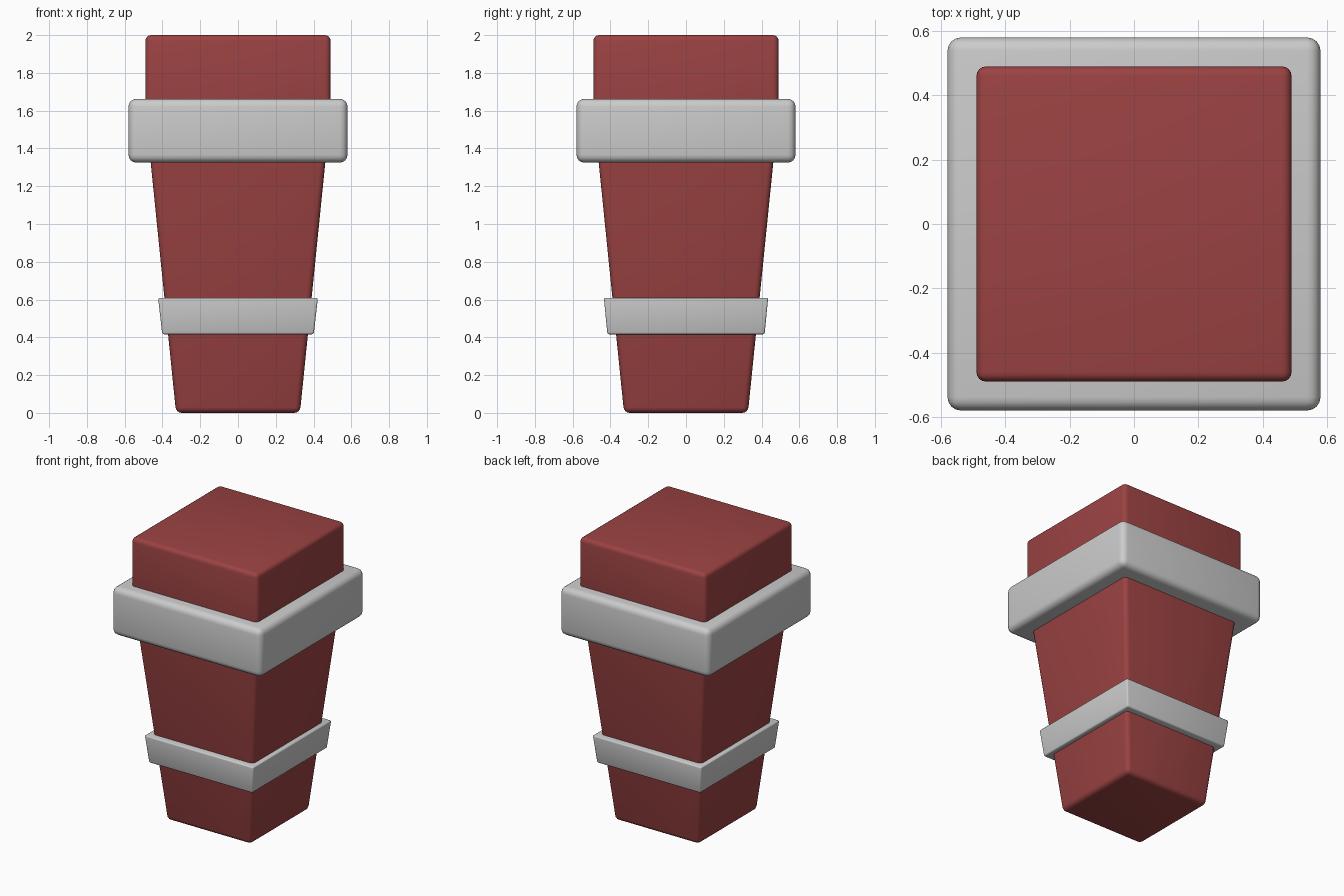
import bpy, bmesh, math

if "Cube" in bpy.data.objects:
    bpy.data.objects.remove(bpy.data.objects["Cube"])


def square_loft(name, sections, bevel, segments=4, color=None):
    """Stack rectangular sections (z, half_x, half_y) into a closed, bevelled solid."""
    bm = bmesh.new()
    rings = []
    for z, hx, hy in sections:
        rings.append([bm.verts.new((sx * hx, sy * hy, z))
                      for sx, sy in ((-1, -1), (1, -1), (1, 1), (-1, 1))])
    for low, high in zip(rings, rings[1:]):
        for i in range(4):
            j = (i + 1) % 4
            bm.faces.new((low[i], low[j], high[j], high[i]))
    bm.faces.new(rings[0][::-1])
    bm.faces.new(rings[-1])
    bm.normal_update()
    mesh = bpy.data.meshes.new(name)
    bm.to_mesh(mesh)
    bm.free()
    obj = bpy.data.objects.new(name, mesh)
    bpy.context.collection.objects.link(obj)

    # Rounded edges; the shallow crease between taper and cap is left alone
    mod = obj.modifiers.new("rounded_edges", 'BEVEL')
    mod.width = bevel
    mod.segments = segments
    mod.limit_method = 'ANGLE'
    mod.angle_limit = math.radians(30)

    bpy.ops.object.select_all(action='DESELECT')
    obj.select_set(True)
    bpy.context.view_layer.objects.active = obj
    bpy.ops.object.modifier_apply(modifier=mod.name)
    bpy.ops.object.shade_smooth_by_angle(angle=math.radians(35))

    if color:
        mat = bpy.data.materials.new(name + "_material")
        mat.diffuse_color = color
        mat.use_nodes = True
        mat.node_tree.nodes["Principled BSDF"].inputs["Base Color"].default_value = mat.diffuse_color
        mesh.materials.append(mat)
    return obj


# Tapered red body with a straight-sided top block
square_loft("body", [(0, 0.328, 0.328), (1.6, 0.49, 0.49), (2.0, 0.49, 0.49)],
            0.03, color=(0.33, 0.055, 0.055, 1))

# Wide upper collar
square_loft("upper_collar", [(1.325, 0.58, 0.58), (1.663, 0.58, 0.58)], 0.042)

# Narrow lower band following the taper
square_loft("lower_band", [(0.416, 0.401, 0.416), (0.609, 0.423, 0.435)], 0.01, 3)
